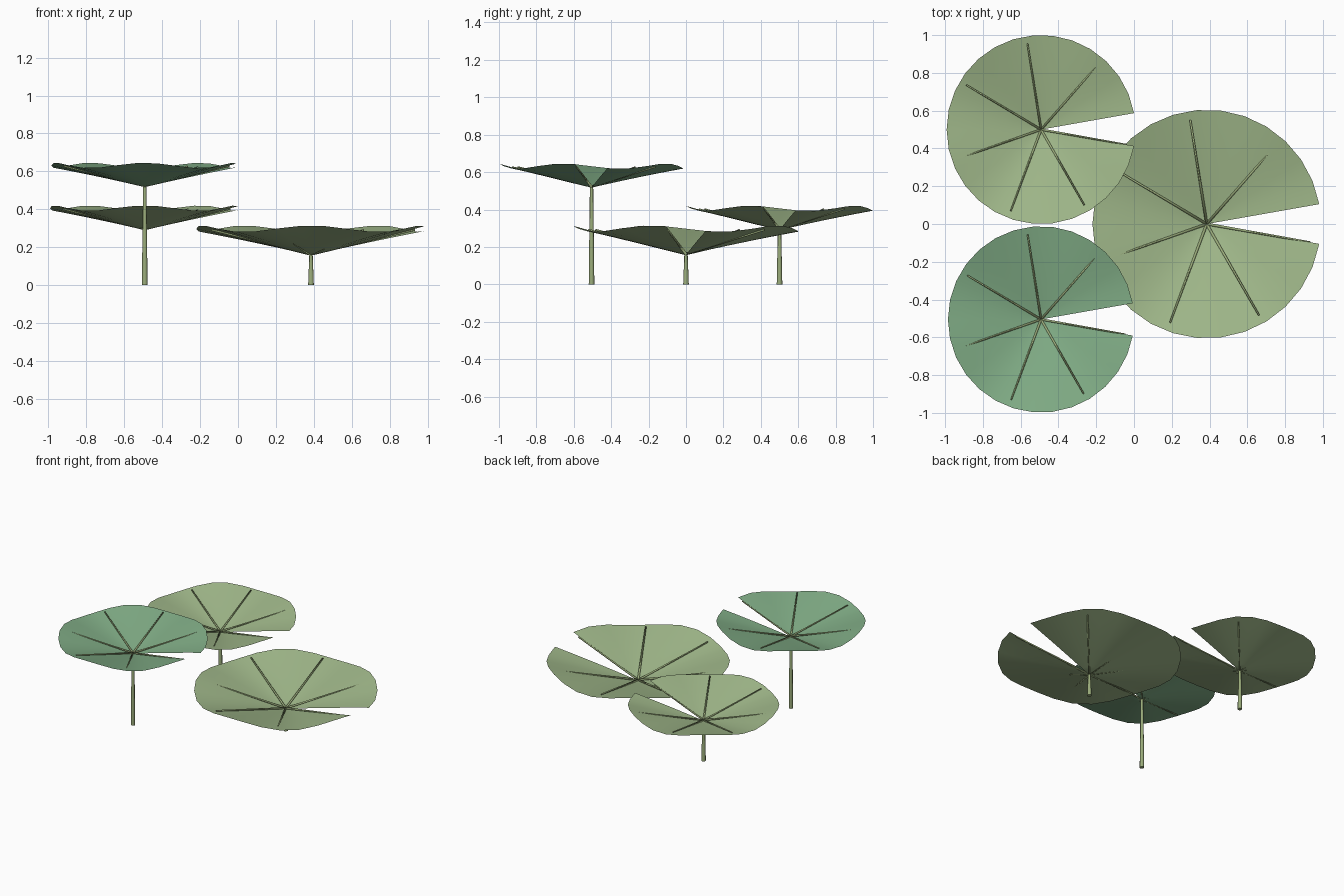
import bpy, bmesh
from math import sin, cos, radians
from mathutils import Vector

if "Cube" in bpy.data.objects:
    bpy.data.objects.remove(bpy.data.objects["Cube"])


def material(name, rgb):
    m = bpy.data.materials.new(name)
    m.diffuse_color = (*rgb, 1)
    m.use_nodes = True
    m.node_tree.nodes["Principled BSDF"].inputs["Base Color"].default_value = m.diffuse_color
    return m


light_green = material("light_green", (0.36, 0.49, 0.26))
blue_green = material("blue_green", (0.22, 0.42, 0.24))
stem_green = material("stem_green", (0.33, 0.42, 0.2))

NOTCH, SEGS, RINGS = 10, 28, 8


def finish(bm, name, mat):
    bmesh.ops.recalc_face_normals(bm, faces=bm.faces)
    me = bpy.data.meshes.new(name)
    bm.to_mesh(me)
    bm.free()
    me.materials.append(mat)
    for p in me.polygons:
        p.use_smooth = len(p.vertices) < 6
    ob = bpy.data.objects.new(name, me)
    bpy.context.collection.objects.link(ob)
    return ob


def rod(bm, a, b, r1, r2, sides):
    """Tapered rod from a to b."""
    a, b = Vector(a), Vector(b)
    d = b - a
    mat = d.to_track_quat('Z', 'Y').to_matrix().to_4x4()
    mat.translation = (a + b) / 2
    bmesh.ops.create_cone(bm, cap_ends=True, segments=sides, radius1=r1,
                          radius2=r2, depth=d.length, matrix=mat)


def lily_pad(tag, x, y, h, R, mat):
    depth, wave = 0.232 * R, 0.028 * R

    # notched shallow cone with a five-wave rim
    bm = bmesh.new()
    centre = bm.verts.new((x, y, h))
    rings = []
    for i in range(1, RINGS + 1):
        t = i / RINGS
        ring = []
        for j in range(SEGS + 1):
            a = radians(NOTCH + (360 - 2 * NOTCH) * j / SEGS)
            z = h + depth * t - wave * sin(5 * a) * t * t
            ring.append(bm.verts.new((x + R * t * cos(a), y + R * t * sin(a), z)))
        rings.append(ring)
    for j in range(SEGS):
        bm.faces.new((centre, rings[0][j], rings[0][j + 1]))
        for p, q in zip(rings, rings[1:]):
            bm.faces.new((p[j], q[j], q[j + 1], p[j + 1]))
    leaf = finish(bm, tag + "_leaf", mat)
    if leaf.data.polygons[0].normal.z < 0:
        leaf.data.flip_normals()

    # straight veins fanning out over the leaf
    bm = bmesh.new()
    for k in range(7):
        a = radians(-NOTCH - 50.2 * k)
        L = 0.92
        rod(bm, (x, y, h + 0.005),
            (x + R * L * cos(a), y + R * L * sin(a), h + depth * L + 0.005),
            0.0075 * R / 0.6, 0.005 * R / 0.6, 5)
    finish(bm, tag + "_veins", stem_green)

    # tapered stem
    bm = bmesh.new()
    rod(bm, (x, y, 0), (x, y, h + 0.003), 0.015, 0.009, 8)
    finish(bm, tag + "_stem", stem_green)


lily_pad("large", 0.385, 0, 0.157, 0.605, light_green)
lily_pad("back", -0.492, 0.5, 0.29, 0.5, light_green)
lily_pad("tall", -0.492, -0.505, 0.517, 0.493, blue_green)
